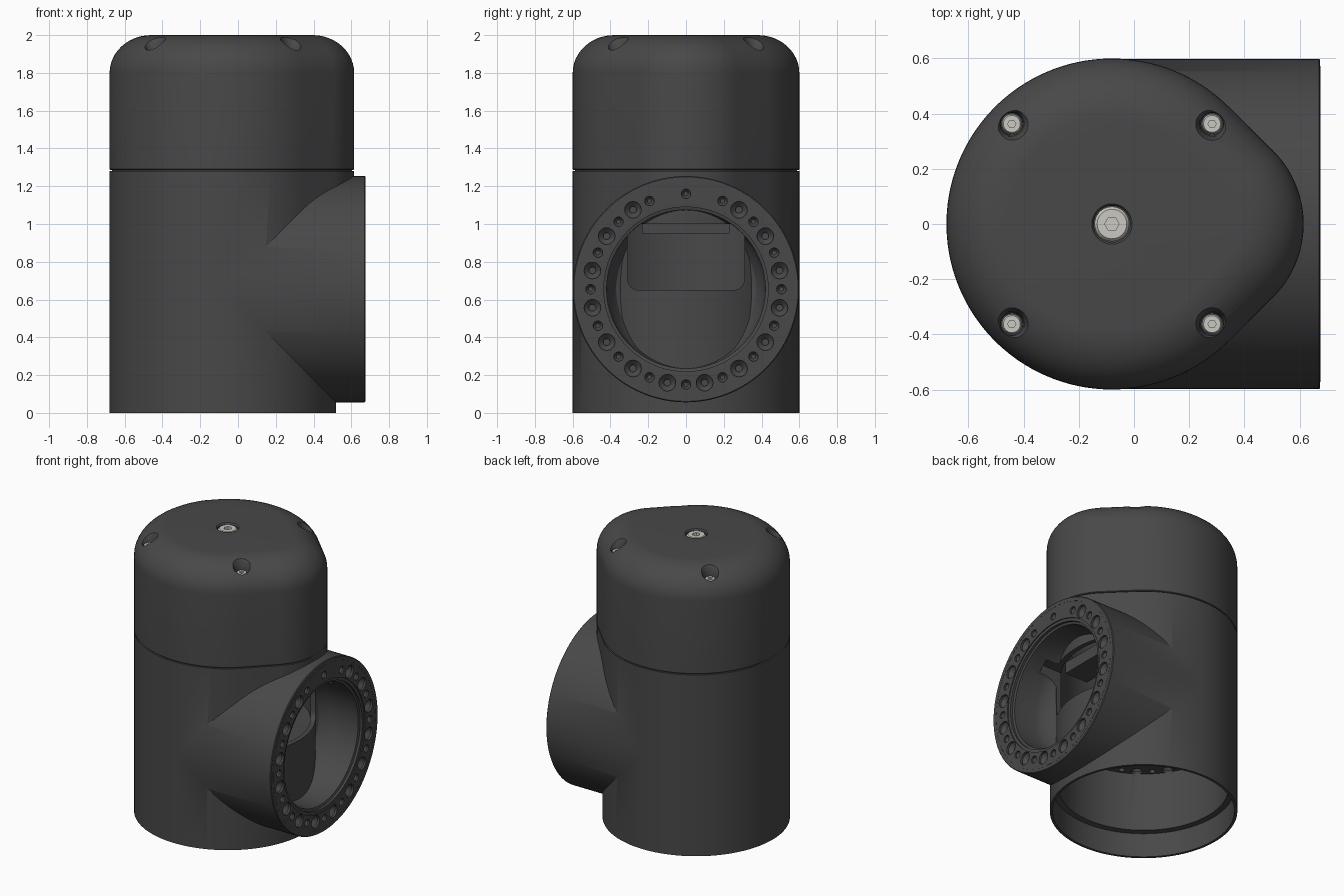
import bpy, bmesh, math
from mathutils import Matrix, Vector

if "Cube" in bpy.data.objects:
    bpy.data.objects.remove(bpy.data.objects["Cube"])

CX, R, ZB = -0.08, 0.6, 0.655          # main axis x, radius, branch axis height
C2, R2 = 0.24, 0.375                   # bulge circle
TH = math.acos((R - R2) / (C2 - CX))   # tangent angle of the bulge hull


def material(name, c):
    m = bpy.data.materials.new(name)
    m.diffuse_color = (*c, 1)
    m.use_nodes = True
    m.node_tree.nodes["Principled BSDF"].inputs["Base Color"].default_value = m.diffuse_color
    return m


DARK = material("dark_shell", (0.065, 0.065, 0.065))
STEEL = material("steel", (0.6, 0.58, 0.54))


def circle(r, z, n=128, x=CX, y=0):
    return [Vector((x + r * math.cos(2 * math.pi * i / n), y + r * math.sin(2 * math.pi * i / n), z))
            for i in range(n)]


def outline(inset, z, bulge=True):
    pts = []
    for i in range(40):
        a = -TH + 2 * TH * i / 39
        c, r = (C2, R2) if bulge else (CX, R)
        pts.append(Vector((c + (r - inset) * math.cos(a), (r - inset) * math.sin(a), z)))
    for i in range(96):
        a = TH + (2 * math.pi - 2 * TH) * i / 95
        if not bulge and i in (0, 95):
            a += 0.002 if i == 0 else -0.002
        pts.append(Vector((CX + (R - inset) * math.cos(a), (R - inset) * math.sin(a), z)))
    return pts


def add_loft(bm, rings, matrix=Matrix()):
    vs = [[bm.verts.new(matrix @ p) for p in ring] for ring in rings]
    n = len(rings[0])
    fs = []
    for a, b in zip(vs, vs[1:]):
        for i in range(n):
            fs.append(bm.faces.new((a[i], a[(i + 1) % n], b[(i + 1) % n], b[i])))
    fs += [bm.faces.new(vs[0][::-1]), bm.faces.new(vs[-1])]
    bmesh.ops.recalc_face_normals(bm, faces=fs)


def finish(bm, name, mat=DARK):
    me = bpy.data.meshes.new(name)
    bm.to_mesh(me)
    bm.free()
    ob = bpy.data.objects.new(name, me)
    bpy.context.collection.objects.link(ob)
    me.materials.append(mat)
    return ob


def loft(name, rings, matrix=Matrix(), mat=DARK):
    bm = bmesh.new()
    add_loft(bm, rings, matrix)
    return finish(bm, name, mat)


def lathe(profile, n=128, x=CX, y=0):
    return [circle(r, z, n, x, y) for r, z in profile]


def boolean(ob, cutter, op='DIFFERENCE'):
    m = ob.modifiers.new("bool", 'BOOLEAN')
    m.operation, m.solver, m.object = op, 'EXACT', cutter
    bpy.context.view_layer.update()
    me = bpy.data.meshes.new_from_object(ob.evaluated_get(bpy.context.evaluated_depsgraph_get()))
    ob.modifiers.clear()
    ob.data = me
    bpy.data.objects.remove(cutter)


def box(name, lo, hi, bevel=0.0):
    bm = bmesh.new()
    bmesh.ops.create_cube(bm, size=1)
    for v in bm.verts:
        v.co = Vector([l + (c + 0.5) * (h - l) for c, l, h in zip(v.co, lo, hi)])
    if bevel:
        es = [e for e in bm.edges if all(abs(v.co.z - lo[2]) < 1e-4 for v in e.verts)
              and abs(e.verts[0].co.x - e.verts[1].co.x) > 0.01]
        bmesh.ops.bevel(bm, geom=es, offset=bevel, segments=6, profile=0.5, affect='EDGES')
    return finish(bm, name)


# maps local z to world x along the branch axis, local x to world z
TO_X = Matrix(((0, 0, 1, 0), (0, -1, 0, 0), (1, 0, 0, ZB), (0, 0, 0, 1)))

# housing: round below, bulged above, with the side branch
housing = loft("tee_housing", [outline(0, 0, False), outline(0, 0.65, False), outline(0, 0.66), outline(0, 1.28)])
boolean(housing, loft("branch", lathe([(0.599, CX), (0.599, 0.67), (0.594, 0.675)], x=0), TO_X), 'UNION')

# lower socket, flange opening and upper chamber
boolean(housing, loft("hollow", lathe([(0.582, -0.1), (0.582, 0.17), (0.545, 0.175), (0.545, 0.59), (0.43, 0.59),
                                       (0.42, 0.6), (0.42, 0.64), (0.53, 0.645), (0.53, 1.4)])))

# branch bore, stopped by the round inner wall
bore = loft("bore", lathe([(0.455, 0.8), (0.455, 0.668), (0.435, 0.667), (0.435, 0.65), (0.42, 0.645), (0.418, 0.48),
                           (0.405, 0.42), (0.37, 0.37), (0.32, 0.35)], x=0), TO_X)
boolean(bore, loft("core", lathe([(0.562, -0.5), (0.562, 2)])))
boolean(housing, bore)

# window between bore and chamber
boolean(housing, box("window", (0.2, -0.31, 0.65), (0.53, 0.31, 1.0), 0.06))


# flange bolt holes: plain small ones and countersunk large ones alternate
def hole_ring(name, top, sign, x, matrix):
    bm = bmesh.new()
    for i in range(32):
        if i in (1, 31):
            continue
        a = i * math.pi / 16
        px, py = x + 0.505 * math.cos(a), 0.505 * math.sin(a)
        if i % 2:
            prof = [(0.044, 0.02), (0.044, -0.015), (0.018, -0.04), (0.018, -0.05)]
        else:
            prof = [(0.025, 0.02), (0.025, -0.012), (0.012, -0.03)]
        if sign < 0:
            prof = [(r * 0.8, z) for r, z in prof]
        add_loft(bm, lathe([(r, top + sign * z) for r, z in prof], 20, px, py), matrix)
    return finish(bm, name)


boolean(housing, hole_ring("branch_holes", 0.675, 1, 0, TO_X))
boolean(housing, hole_ring("socket_holes", 0.59, -1, CX - 0.015, Matrix()))

# thin raised rim line on the branch face
bm = bmesh.new()
prof = [(0.572, 0.67), (0.572, 0.676), (0.568, 0.676), (0.568, 0.67)]
rows = [[bm.verts.new(TO_X @ p) for p in circle(r, z, 128, 0)] for r, z in prof]
for a, b in zip(rows, rows[1:]):
    for i in range(128):
        bm.faces.new((a[i], a[(i + 1) % 128], b[(i + 1) % 128], b[i]))
bmesh.ops.recalc_face_normals(bm, faces=bm.faces)
rim = finish(bm, "branch_rim_line")

# seam gasket between housing and cap
seam = loft("seam_gasket", [outline(0.012, 1.27), outline(0.012, 1.295)])
boolean(seam, loft("seam_cut", lathe([(0.53, 1), (0.53, 1.5)])))

# cap with elliptical shoulder, hollow inside
shoulder = [(0.22 * (1 - math.cos(t * math.pi / 24)), 1.8 + 0.2 * math.sin(t * math.pi / 24)) for t in range(13)]
cap = loft("end_cap", [outline(0.004, 1.286), outline(0, 1.29)] + [outline(i, z) for i, z in shoulder])
boolean(cap, loft("cap_hollow", [outline(0.04, 1.2), outline(0.04, 1.74), outline(0.1, 1.82), outline(0.2, 1.86)]))

# screw pockets
SCREWS = [(CX + sx * 0.363, sy * 0.363) for sx in (-1, 1) for sy in (-1, 1)]
bm = bmesh.new()
for x, y in SCREWS:
    d = Vector((x - CX, y, 0)).normalized() * 0.02
    add_loft(bm, [circle(0.04, 1.885, 32, x, y), circle(0.042, 1.92, 32, x, y),
                  circle(0.055, 1.955, 32, x + d.x * 0.6, y + d.y * 0.6),
                  circle(0.1, 2.03, 32, x + d.x, y + d.y)])
add_loft(bm, lathe([(0.066, 1.96), (0.066, 1.99), (0.08, 2.01)], 48))
boolean(cap, finish(bm, "pockets"))


# screws with hex sockets
def screw(name, x, y, r, z, h, hexr):
    s = loft(name, lathe([(r * 0.95, z), (r, z + h * 0.2), (r, z + h * 0.7), (r * 0.85, z + h)], 36, x, y), mat=STEEL)
    boolean(s, loft("hex", lathe([(hexr, z + h * 0.3), (hexr, z + h + 0.05)], 6, x, y), mat=STEEL))
    return s


parts = [housing, rim, seam, cap]
for i, (x, y) in enumerate(SCREWS):
    parts.append(screw(f"cap_screw_{i + 1}", x, y, 0.036, 1.88, 0.04, 0.015))
parts.append(screw("centre_screw", CX, 0, 0.063, 1.955, 0.04, 0.026))

# cross block seen through the window
parts.append(box("inner_block", (0.2, -0.23, 0.95), (0.38, 0.23, 1.03)))

# smooth shading with kept edges
bpy.ops.object.select_all(action='DESELECT')
for ob in parts:
    ob.select_set(True)
bpy.context.view_layer.objects.active = housing
bpy.ops.object.shade_smooth_by_angle(angle=math.radians(30))
